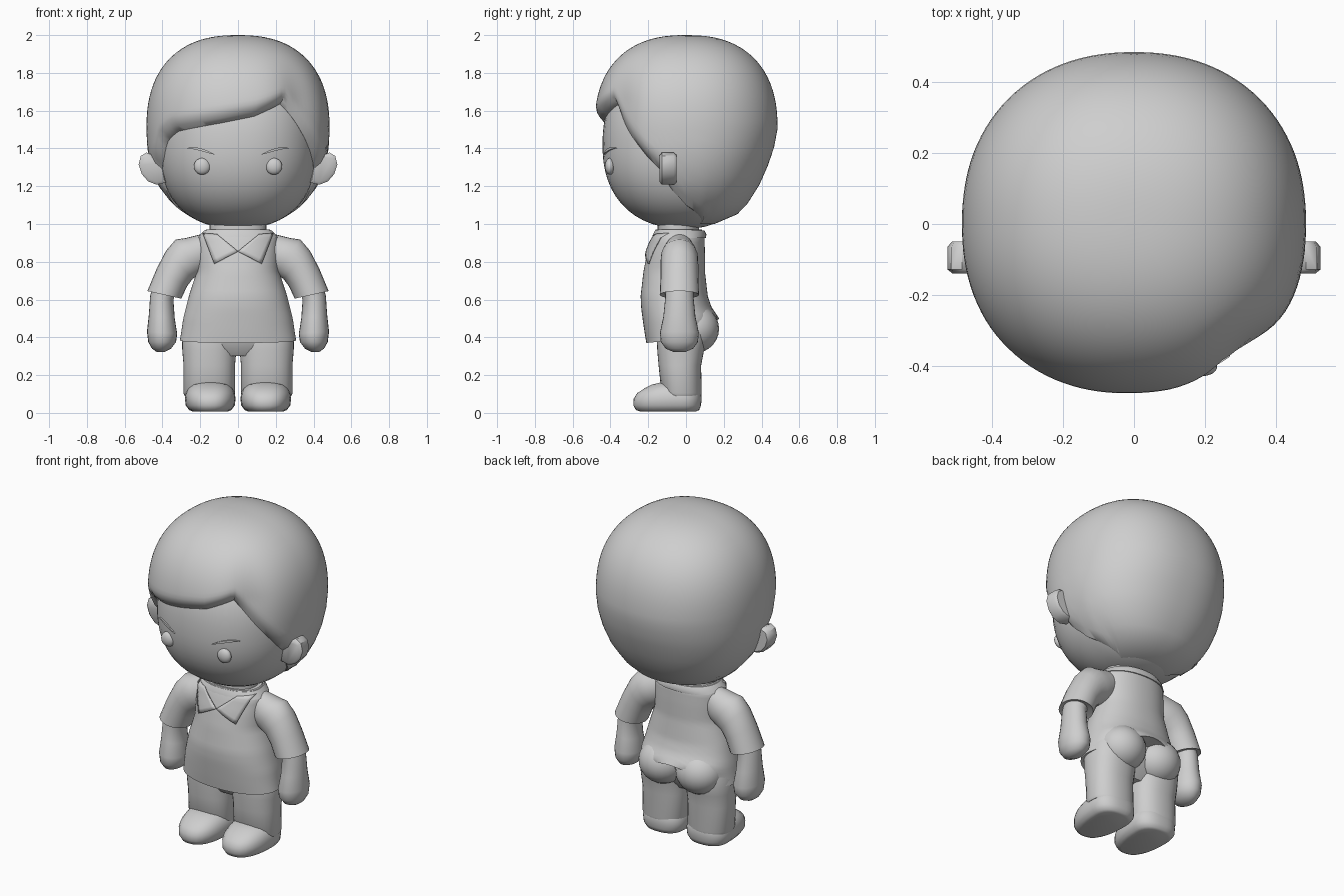
import bpy, bmesh, math

if "Cube" in bpy.data.objects:
    bpy.data.objects.remove(bpy.data.objects["Cube"])

grey = bpy.data.materials.new("plain grey")
grey.diffuse_color = (0.62, 0.62, 0.62, 1)
grey.use_nodes = True
grey.node_tree.nodes["Principled BSDF"].inputs["Base Color"].default_value = grey.diffuse_color


def lerp(a, b, t):
    return a + (b - a) * t


def clamp(v):
    return max(0.0, min(1.0, v))


def table(rows, v):
    """Piecewise interpolation in rows of (key, values...), keys ascending."""
    if v <= rows[0][0]:
        return rows[0][1:]
    for a, b in zip(rows, rows[1:]):
        if v <= b[0]:
            t = (v - a[0]) / (b[0] - a[0])
            return tuple(lerp(p, q, t) for p, q in zip(a[1:], b[1:]))
    return rows[-1][1:]


def section(phi, z, w, f, b, yc=0.0, xc=0.0, n=2.2):
    """Point on a rounded cross-section: half width w, front f, back b."""
    c, s = math.cos(phi), math.sin(phi)
    r = (abs(c) ** n + abs(s) ** n) ** (-1 / n)
    return (xc + w * r * c, yc + (f if s < 0 else b) * r * s, z)


def finish(name, bm):
    bmesh.ops.remove_doubles(bm, verts=bm.verts, dist=0.0005)
    bmesh.ops.recalc_face_normals(bm, faces=bm.faces)
    me = bpy.data.meshes.new(name)
    bm.to_mesh(me)
    bm.free()
    me.materials.append(grey)
    ob = bpy.data.objects.new(name, me)
    bpy.context.collection.objects.link(ob)
    return ob


def loft(name, rings, closed=True, caps=True):
    """Skin a list of point rings."""
    bm = bmesh.new()
    vs = [[bm.verts.new(p) for p in ring] for ring in rings]
    n = len(vs[0])
    for a, b in zip(vs, vs[1:]):
        for i in range(n if closed else n - 1):
            j = (i + 1) % n
            bm.faces.new((a[i], a[j], b[j], b[i]))
    if caps:
        bm.faces.new(vs[0])
        bm.faces.new(vs[-1])
    return finish(name, bm)


def angles(n):
    return [2 * math.pi * i / n for i in range(n)]


def stack(name, rows, yc=0.0, xc=0.0, n=2.2, seg=32):
    """Loft of (z, width, front, back) rows."""
    return loft(name, [[section(p, z, w, f, b, yc, xc, n) for p in angles(seg)]
                       for z, w, f, b in rows])


def ellipsoid(name, loc, size):
    bm = bmesh.new()
    bmesh.ops.create_uvsphere(bm, u_segments=24, v_segments=14, radius=1)
    for v in bm.verts:
        v.co = [l + c * s for l, c, s in zip(loc, v.co, size)]
    return finish(name, bm)


# Head
def head_point(phi, z):
    u = abs(z - 1.42) / (0.46 if z > 1.42 else 0.445)
    k = max(0.0, 1 - u ** 2.3) ** (1 / 2.3)
    return section(phi, z, 0.425 * k, 0.442 * k, 0.36 * k, 0, 0, 2.3)


def face_y(x, z):
    lo, hi = -math.pi / 2, 0.0
    for _ in range(30):
        mid = (lo + hi) / 2
        lo, hi = (mid, hi) if head_point(mid, z)[0] < abs(x) else (lo, mid)
    return head_point(lo, z)[1]


loft("head", [[head_point(p, 1.4275 + 0.4525 * math.cos(math.pi * i / 28)) for p in angles(48)]
              for i in range(29)], caps=False)

# Hair: dome that ends on a hairline, with a rolled fringe and a side parting
HAIR = [(1.0, .18, .18, .15), (1.03, .25, .25, .25), (1.1, .345, .36, .32), (1.2, .42, .42, .385),
        (1.3, .46, .45, .43), (1.4, .48, .475, .465), (1.5, .485, .485, .484)]
LINE = [(-210, 1.0), (-180, 1.1), (-169, 1.18), (-163, 1.28), (-155, 1.34), (-147, 1.44),
        (-136, 1.49), (-121, 1.51), (-102, 1.535), (-78, 1.57), (-57, 1.635), (-50, 1.58),
        (-40, 1.48), (-26, 1.35), (-17, 1.28), (-11, 1.18), (0, 1.1), (30, 1.0)]


def hair_column(phi):
    deg = math.degrees(phi)
    deg = deg - 360 if deg > 90 else deg
    low = table(LINE, deg)[0]
    front = clamp(0.4 - 2 * math.sin(phi))
    part = math.exp(-((deg + 48) / 13) ** 2)
    col = []
    for i in range(31):
        z = low + (2 - low) * math.cos(math.pi / 2 * i / 30)
        if z > 1.5:
            k = max(0.0, 1 - ((z - 1.5) / 0.5) ** 2.4) ** (1 / 2.4) * 0.485
            w = f = b = k
        else:
            w, f, b = table(HAIR, z)
        k = 1 - 0.06 * part * clamp((1.9 - z) / 0.25)
        out = section(phi, z, w * k, f * k, b * k)
        t = front * clamp(1 - (z - low) / 0.09) ** 2.5
        col.append(tuple(lerp(a, c, t) for a, c in zip(out, head_point(phi, z))))
    x, y, z = head_point(phi, low)
    col.append((x * 0.93, y * 0.93, z))
    return col


loft("hair", list(zip(*[hair_column(p) for p in angles(120)])), caps=False)

# Neck and shirt
stack("neck", [(.92, .15, .10, .12), (1.04, .15, .10, .12)], -0.05)
SHIRT = [(.37, .31, .16, .19), (.43, .30, .17, .2), (.5, .29, .18, .225), (.56, .275, .188, .185),
         (.62, .26, .19, .165), (.75, .217, .175, .15), (.85, .215, .155, .15),
         (.93, .21, .13, .148), (.97, .17, .11, .135)]


def shirt_column(phi):
    s = math.sin(phi)
    hem = 0.385 + (0.115 * s ** 3 if s > 0 else 0.015 * s)
    col = []
    for i in range(25):
        z = lerp(0.97, hem, i / 24)
        col.append(section(phi, z, *table(SHIRT, z), -0.05))
    x, y, z = col[-1]
    return col + [(x * 0.92, -0.05 + (y + 0.05) * 0.92, z + 0.004)]


loft("shirt", list(zip(*[shirt_column(p) for p in angles(64)])))
stack("collar_band", [(.925, .215, .13, .155), (.945, .2, .125, .158), (.965, .18, .115, .148)], -0.05)


def shirt_y(x, z):
    w, f, b = table(SHIRT, z)
    return -0.05 - f * max(0.0, 1 - (min(abs(x) / w, 1)) ** 2.2) ** (1 / 2.2)


# Hips
stack("hips", [(.30, .15, .08, .06), (.34, .26, .11, .09), (.40, .285, .13, .12), (.48, .27, .14, .14),
               (.56, .22, .12, .11)], -0.03)

# Arm rings: inner x, z, outer x, z, half depth
SLEEVE = [(.12, .80, .18, .95, .07), (.16, .76, .28, .925, .092), (.2, .73, .33, .918, .098),
          (.24, .71, .38, .86, .1), (.27, .67, .43, .765, .1), (.30, .605, .48, .645, .104),
          (.32, .615, .46, .65, .085)]
FOREARM = [(.32, .66, .45, .68, .075), (.342, .60, .465, .62, .075), (.335, .5, .472, .52, .085),
           (.322, .42, .482, .43, .103), (.328, .375, .475, .375, .098), (.355, .34, .455, .34, .072),
           (.39, .322, .43, .322, .03)]
EAR = [(.38, 1.22), (.43, 1.208), (.475, 1.225), (.51, 1.265), (.526, 1.315), (.515, 1.36),
       (.485, 1.378), (.45, 1.365), (.40, 1.33)]


def limb(name, rows, s):
    rings = []
    for xi, zi, xo, zo, ry in rows:
        rings.append([(s * lerp(xi, xo, 0.5 + 0.5 * math.cos(p)), -0.035 + ry * math.sin(p),
                       lerp(zi, zo, 0.5 + 0.5 * math.cos(p))) for p in angles(24)])
    return loft(name, rings)


for side, s in (("left", 1), ("right", -1)):
    limb(side + "_sleeve", SLEEVE, s)
    limb(side + "_forearm", FOREARM, s)

    # Ear: flat outline with rounded rims
    rings = []
    for y, k in ((-.14, .82), (-.128, 1), (-.065, 1), (-.05, .85)):
        rings.append([(s * lerp(.44, x, k), y, lerp(1.295, z, k)) for x, z in EAR])
    loft(side + "_ear", rings)

    # Eye and brow
    ellipsoid(side + "_eye", (s * .19, face_y(.19, 1.305) - .002, 1.305), (.044, .026, .044))
    brow = []
    for i in range(9):
        t = i / 8
        x, z = lerp(.125, .27, t), 1.368 + .034 * math.sin(t * math.pi * 0.55)
        h = .001 + .006 * math.sin(math.pi * t)
        y = face_y(x, z)
        brow.append([(s * x, y + d, z + e) for d, e in ((.01, -h), (-.008, -h), (-.008, h), (.01, h))])
    loft(side + "_brow", brow)

    # Collar flap resting on the shirt
    flap = []
    for i in range(8):
        u, row = i / 7, []
        for j in range(7):
            v = j / 6
            x = lerp(lerp(0, .11, u), lerp(.125, .185, u), v)
            z = lerp(lerp(.855, .945, u), lerp(.79, .95, u), v)
            row.append((s * x, shirt_y(x, z) - .006, z))
        flap.append(row)
    ob = loft(side + "_collar_flap", flap, closed=False, caps=False)
    mod = ob.modifiers.new("thickness", 'SOLIDIFY')
    mod.thickness, mod.offset = 0.008, 0

    # Trouser leg, seat and shoe
    stack(side + "_trouser_leg", [(.09, .13, .09, .11), (.105, .137, .1, .113), (.25, .136, .115, .11),
                                  (.33, .143, .122, .125), (.42, .145, .125, .14), (.5, .12, .11, .12)],
          -0.03, s * .152, 2.3)
    ellipsoid(side + "_seat", (s * .125, .04, .445), (.14, .135, .13))
    stack(side + "_shoe", [(.008, .095, .215, .085), (.015, .112, .235, .1), (.04, .13, .249, .11),
                           (.075, .134, .247, .112), (.105, .13, .228, .11), (.13, .118, .19, .1),
                           (.15, .098, .15, .085), (.162, .06, .1, .05)], -0.03, s * .147, 2.5)

# Smooth shading with sharp edges kept
bpy.ops.object.select_all(action='SELECT')
bpy.context.view_layer.objects.active = bpy.data.objects["head"]
bpy.ops.object.shade_smooth_by_angle(angle=math.radians(45))
